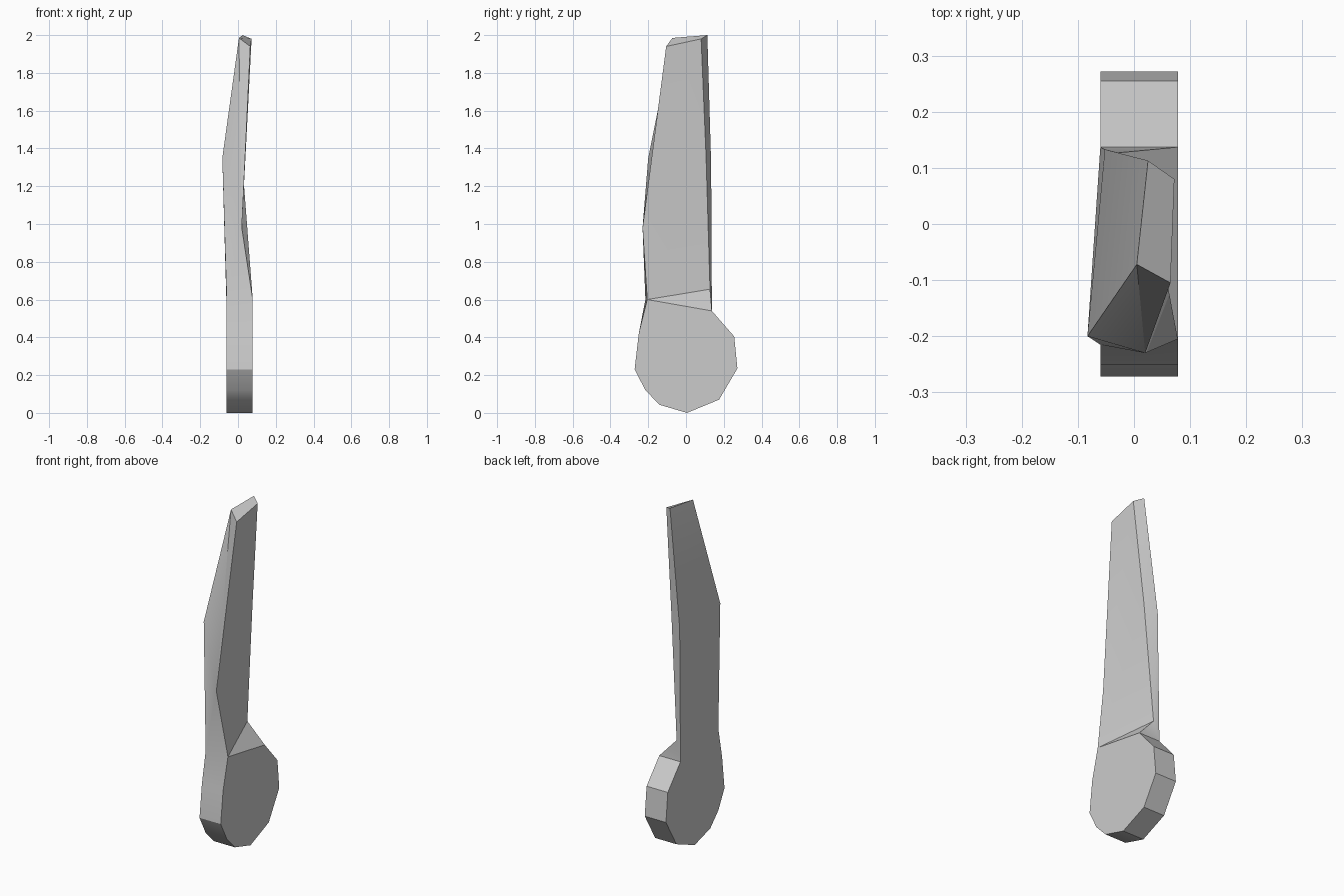
import bpy
import bmesh
from math import radians

cube = bpy.data.objects.get("Cube")
if cube:
    bpy.data.objects.remove(cube, do_unlink=True)

# Single grey material
grey = bpy.data.materials.new("plain_grey")
grey.use_nodes = True
colour = (0.6, 0.6, 0.6, 1)
grey.diffuse_color = colour
grey.node_tree.nodes["Principled BSDF"].inputs["Base Color"].default_value = colour

bm = bmesh.new()


def point(x, y, z):
    return bm.verts.new((x, y, z))


def face(*corners):
    return bm.faces.new(corners)


# Round base: side outline (y, z) from back top, under the base, to front top
outline = [(0.137, 0.54), (0.255, 0.405), (0.272, 0.235), (0.175, 0.07),
           (0.005, 0), (-0.14, 0.043), (-0.215, 0.12), (-0.272, 0.23),
           (-0.25, 0.42), (-0.205, 0.6)]
left = [point(0.078, y, z) for y, z in outline]
right = [point(-0.06, y, z) for y, z in outline]
right[-1].co.y = -0.215

face(*left)
face(*right)
for i in range(len(outline) - 1):
    face(left[i], left[i + 1], right[i + 1], right[i])

# Twisted blade: corner points from the ledge up to the tip
ledge = point(-0.028, 0.127, 0.655)
back_left = point(0.02, 0.106, 1.36)
back_right = point(-0.052, 0.133, 1.32)
front_left = point(0.02, -0.23, 0.98)
front_right = point(-0.083, -0.2, 1.35)
tip_front_left = point(0.065, -0.105, 1.94)
tip_front_right = point(0.005, -0.072, 1.985)
tip_back_left = point(0.072, 0.08, 1.98)
tip_back_right = point(0.025, 0.113, 2)

# Ledge where the blade meets the base
face(left[-1], left[0], ledge)
face(left[0], right[0], ledge)

# Blade sides
face(left[-1], ledge, back_left, front_left)
face(front_left, back_left, tip_back_left, tip_front_left)
face(right[0], right[-1], front_right, back_right)
face(back_right, front_right, tip_front_right, tip_back_right)

# Blade back edge
face(ledge, right[0], back_right, back_left)
face(back_left, back_right, tip_back_right, tip_back_left)

# Blade front edge
face(right[-1], left[-1], front_left, front_right)
face(front_right, front_left, tip_front_right)
face(tip_front_right, front_left, tip_front_left)

# Blade tip
face(tip_front_right, tip_front_left, tip_back_left, tip_back_right)

bmesh.ops.recalc_face_normals(bm, faces=bm.faces)
mesh = bpy.data.meshes.new("blade_with_round_base")
bm.to_mesh(mesh)
bm.free()
mesh.materials.append(grey)

blade = bpy.data.objects.new("blade_with_round_base", mesh)
bpy.context.collection.objects.link(blade)
bpy.ops.object.select_all(action="DESELECT")
blade.select_set(True)
bpy.context.view_layer.objects.active = blade
bpy.ops.object.shade_smooth_by_angle(angle=radians(30))
